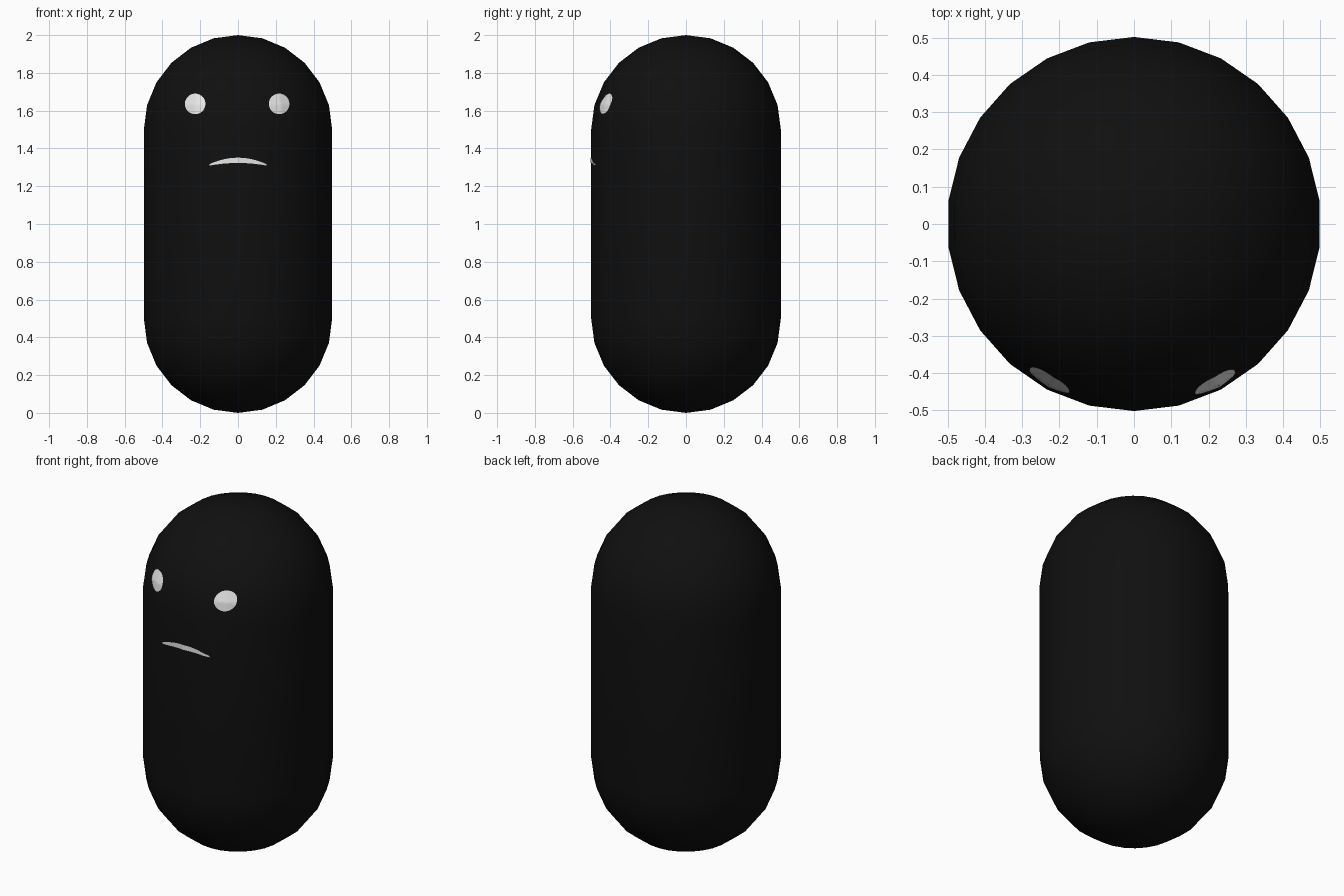
import bpy, bmesh, math
from mathutils import Vector
from mathutils.bvhtree import BVHTree

if "Cube" in bpy.data.objects:
    bpy.data.objects.remove(bpy.data.objects["Cube"])


def material(name, rgb):
    m = bpy.data.materials.new(name)
    m.diffuse_color = (*rgb, 1)
    m.use_nodes = True
    m.node_tree.nodes["Principled BSDF"].inputs["Base Color"].default_value = m.diffuse_color
    return m


BLACK = material("soft black", (0.005, 0.005, 0.005))
WHITE = material("white", (0.8, 0.8, 0.8))
SIDES, RINGS, R = 26, 6, 0.502


def make_object(name, bm, mat):
    me = bpy.data.meshes.new(name)
    bm.to_mesh(me)
    ob = bpy.data.objects.new(name, me)
    me.materials.append(mat)
    bpy.context.collection.objects.link(ob)
    me.shade_smooth()
    return ob


# Capsule body: revolve the half-circle caps and straight wall
bm = bmesh.new()
cap = [(R * math.sin(a), 0.5 * math.cos(a))
       for a in (i * math.pi / 2 / RINGS for i in range(1, RINGS + 1))]
profile = [(r, 0.5 - h) for r, h in cap] + [(r, 1.5 + h) for r, h in reversed(cap)]
loops = []
for r, z in profile:
    loops.append([bm.verts.new((r * math.sin(2 * math.pi * k / SIDES),
                                r * math.cos(2 * math.pi * k / SIDES), z))
                  for k in range(SIDES)])
bottom, top = bm.verts.new((0, 0, 0)), bm.verts.new((0, 0, 2))
for k in range(SIDES):
    n = (k + 1) % SIDES
    for lo, hi in zip(loops, loops[1:]):
        bm.faces.new((lo[k], lo[n], hi[n], hi[k]))
    bm.faces.new((bottom, loops[0][n], loops[0][k]))
    bm.faces.new((top, loops[-1][k], loops[-1][n]))
bmesh.ops.recalc_face_normals(bm, faces=bm.faces)
tree = BVHTree.FromBMesh(bm)
make_object("body", bm, BLACK)
bm.free()


# Face details: grids laid on the front of the body
def on_surface(x, z, lift=0.004):
    hit, normal, _, _ = tree.ray_cast(Vector((x, -2, z)), Vector((0, 1, 0)))
    return hit + normal * lift


def patch(name, point, nu, nv):
    """Grid of point(u, v) -> (x, z), pressed on to the body."""
    b = bmesh.new()
    g = [[b.verts.new(on_surface(*point(i / nu, j / nv))) for j in range(nv + 1)]
         for i in range(nu + 1)]
    for i in range(nu):
        for j in range(nv):
            b.faces.new((g[i][j], g[i + 1][j], g[i + 1][j + 1], g[i][j + 1]))
    bmesh.ops.remove_doubles(b, verts=b.verts, dist=1e-5)
    bmesh.ops.recalc_face_normals(b, faces=b.faces)
    b.normal_update()
    if sum(f.normal.y for f in b.faces) > 0:
        bmesh.ops.reverse_faces(b, faces=b.faces)
    make_object(name, b, WHITE)
    b.free()


def disc(cx, cz, r):
    return lambda u, v: (cx + r * v * math.cos(2 * math.pi * u),
                         cz + r * v * math.sin(2 * math.pi * u))


def frown(u, v):
    s = 2 * u - 1
    half = 0.004 + 0.010 * (1 - s * s)
    return 0.15 * s, 1.337 - 0.024 * s * s + half * (2 * v - 1)


patch("left_eye", disc(-0.225, 1.635, 0.054), 28, 5)
patch("right_eye", disc(0.216, 1.635, 0.054), 28, 5)
patch("mouth", frown, 28, 3)
